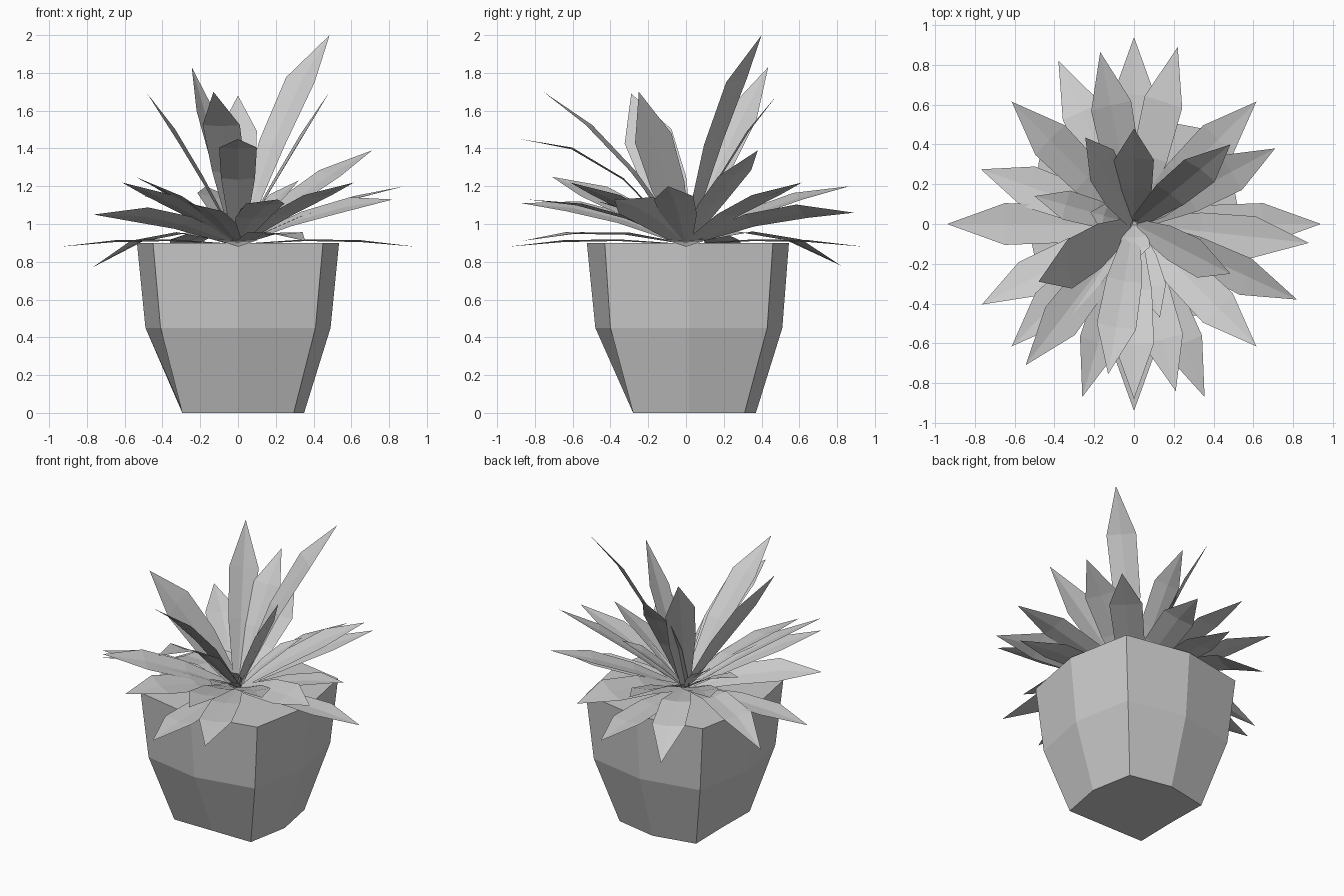
import bpy
from math import radians
from mathutils import Vector, Matrix

if "Cube" in bpy.data.objects:
    bpy.data.objects.remove(bpy.data.objects["Cube"])


def make(name, verts, faces):
    me = bpy.data.meshes.new(name)
    me.from_pydata(verts, [], faces)
    me.update()
    ob = bpy.data.objects.new(name, me)
    bpy.context.collection.objects.link(ob)
    return ob


# Pot: three eight-sided rings (z, corner x, corner -y, corner +y, bulge -x, +x, -y, +y)
rings = [(0.00, 0.295, -0.28, 0.31, -0.29, 0.35, -0.28, 0.37),
         (0.45, 0.41, -0.40, 0.43, -0.49, 0.49, -0.48, 0.51),
         (0.90, 0.45, -0.43, 0.46, -0.535, 0.535, -0.525, 0.545)]
verts = []
for z, c, y0, y1, xl, xr, yf, yb in rings:
    m = (y0 + y1) / 2
    verts += [(-c, y0, z), (0, yf, z), (c, y0, z), (xr, m, z),
              (c, y1, z), (0, yb, z), (-c, y1, z), (xl, m, z)]
faces = [tuple(range(7, -1, -1)), tuple(range(16, 24))]
for r in (0, 8):
    for i in range(8):
        j = (i + 1) % 8
        faces.append((r + i, r + j, r + 8 + j, r + 8 + i))
make("pot", verts, faces)


# Leaf: folded, arched blade from the crown to a pointed tip, rolled about its length
def leaf(name, tip, arch, roll=0, half_width=0.105):
    base, tip = Vector((0, 0, 0.89)), Vector(tip)
    axis = (tip - base).normalized()
    side = Vector((-tip.y, tip.x, 0)).normalized()
    side.rotate(Matrix.Rotation(radians(roll), 3, axis))
    up = axis.cross(side)
    verts, faces = [], []
    for t, w in ((0.03, 0.35), (0.38, 0.9), (0.69, 1.0)):
        p = base.lerp(tip, t) + Vector((0, 0, 4 * arch * t * (1 - t)))
        s = side * half_width * w
        rise = up * 0.01 * w
        verts += [p - s + rise, p, p + s + rise]
    verts.append(tip)
    for r in (0, 3):
        for i in (0, 1):
            faces.append((r + i, r + i + 3, r + i + 4, r + i + 1))
    faces += [(6, 9, 7), (7, 9, 8)]
    make(name, verts, faces)


# Low leaves: flat on the axes, raised on the diagonals
for i, (x, y) in enumerate([(0.94, 0), (0, 0.94), (-0.94, 0), (0, -0.94)]):
    leaf(f"flat_leaf_{i}", (x, y, 0.88), 0.025)
for i, (x, y) in enumerate([(1, 1), (-1, 1), (-1, -1), (1, -1)]):
    leaf(f"diagonal_leaf_{i}", (0.615 * x, 0.615 * y, 1.22), 0.03)

# Spreading leaves: x, y, z of the tip, arch, roll
spread = [(-0.545, -0.71, 1.25, 0.03, -15), (0.22, 0.89, 1.06, 0.06, -20),
          (-0.17, 0.865, 1.20, 0.04, 10), (-0.38, 0.82, 0.78, 0.11, 0),
          (-0.77, 0.275, 0.77, 0.11, 0), (-0.765, -0.405, 1.05, 0.05, 20),
          (0.82, -0.38, 1.13, 0.04, 25), (0.71, 0.38, 1.39, 0.03, 10),
          (0.88, -0.095, 1.20, 0.03, 5), (0.355, -0.87, 0.91, 0.05, 0),
          (-0.26, -0.87, 1.11, 0.05, -15), (0.21, -0.84, 1.13, 0.05, 0)]
for i, (x, y, z, a, r) in enumerate(spread):
    leaf(f"spreading_leaf_{i}", (x, y, z), a, r)

# Tall leaves: x, y, z of the tip, arch, roll, half width
tall = [(0.485, 0.40, 2.0, 0.12, 16, 0.095), (-0.245, 0.435, 1.83, 0.04, 27, 0.1),
        (-0.48, -0.29, 1.69, 0.02, -31, 0.13), (0.485, -0.25, 1.70, 0.0, 27, 0.1),
        (-0.13, -0.755, 1.70, 0.08, 0, 0.1), (0, 0.48, 1.68, 0.06, 0, 0.1),
        (0, -0.88, 1.45, 0.14, 0, 0.1)]
for i, (x, y, z, a, r, w) in enumerate(tall):
    leaf(f"tall_leaf_{i}", (x, y, z), a, r, w)

# Small inner leaves
inner = [(-0.50, 0.14, 1.15), (0.32, 0.25, 1.23), (0.13, -0.47, 1.12),
         (0.01, -0.18, 1.08), (-0.22, 0.06, 1.09)]
for i, t in enumerate(inner):
    leaf(f"inner_leaf_{i}", t, 0.03, 0, 0.075)
